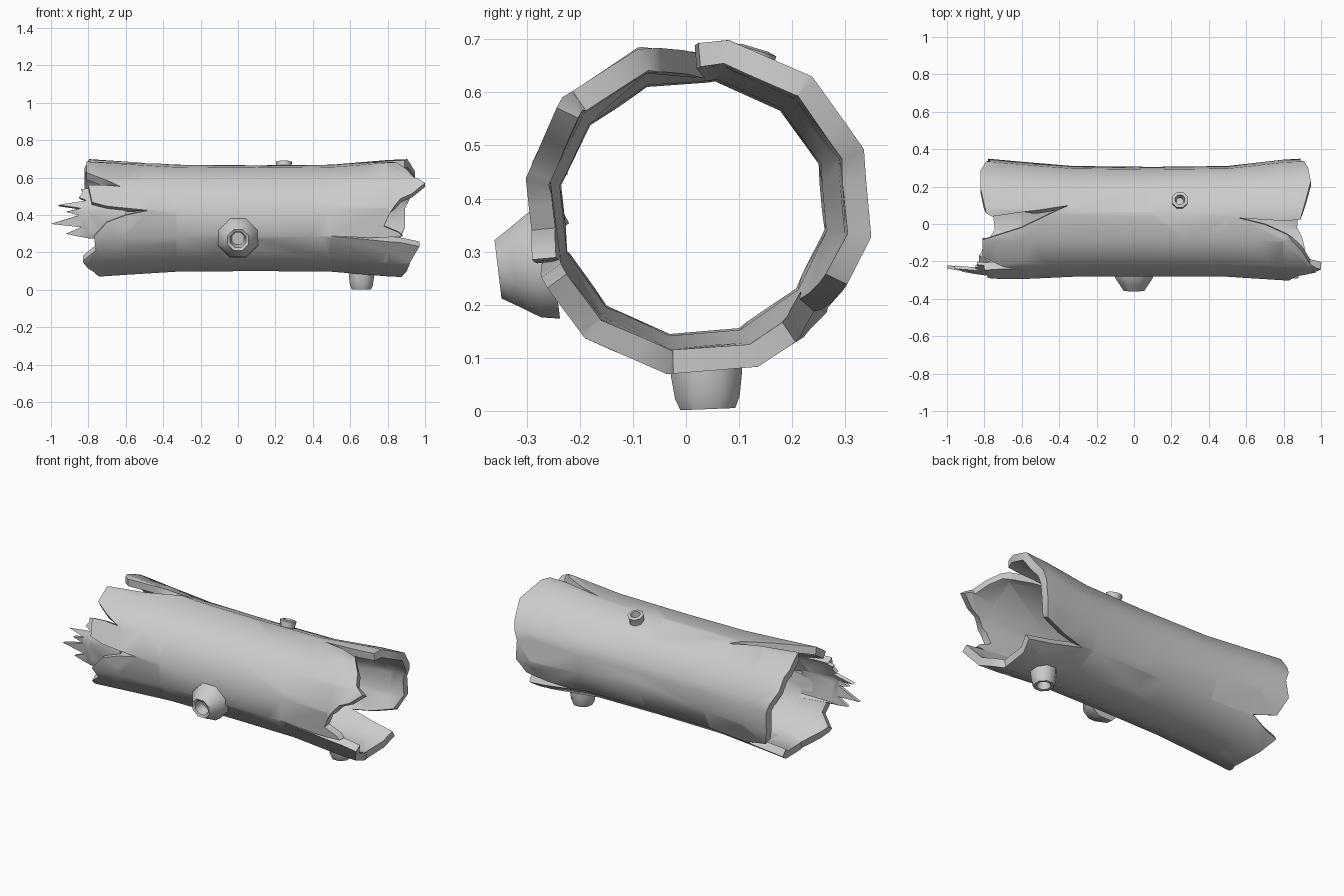
import bpy, bmesh, math
from mathutils import Vector

if "Cube" in bpy.data.objects:
    bpy.data.objects.remove(bpy.data.objects["Cube"])

STEP, START = 30, -10            # 12-sided trunk, angle 0 = back, 90 = top
ROWS = [-0.8, -0.6, -0.33, 0.1, 0.5, 0.8]
FLARE = [(-0.8, 1.0), (-0.6, 0.6), (-0.33, 0.1), (0.1, 0.0), (0.5, 0.1), (0.8, 0.85), (1.0, 1.1)]


def flare(x):
    """Piecewise linear widening towards both ends."""
    if x <= FLARE[0][0]:
        return FLARE[0][1]
    for (x0, f0), (x1, f1) in zip(FLARE, FLARE[1:]):
        if x <= x1:
            return f0 + (f1 - f0) * (x - x0) / (x1 - x0)
    return FLARE[-1][1]


def wrap(x, deg, inset=0.0):
    """Roll a flat (x, angle) point onto the faceted trunk."""
    f = flare(x)
    ry, rz = 0.297 + 0.036 * f - inset, 0.287 + 0.034 * f - inset
    cy = 0.013 + 0.01 * f
    k = math.floor((deg - START) / STEP + 1e-5)
    t = (deg - START) / STEP - k
    pts = []
    for i in (k, k + 1):
        a = math.radians(START + i * STEP)
        pts.append(Vector((x, cy + ry * math.cos(a), 0.383 + rz * math.sin(a))))
    return pts[0].lerp(pts[1], t)


def finish(bm, name, angle=40, thickness=0.0):
    me = bpy.data.meshes.new(name)
    bm.to_mesh(me)
    bm.free()
    ob = bpy.data.objects.new(name, me)
    bpy.context.collection.objects.link(ob)
    bpy.ops.object.select_all(action='DESELECT')
    ob.select_set(True)
    bpy.context.view_layer.objects.active = ob
    if thickness:
        m = ob.modifiers.new("wall", 'SOLIDIFY')
        m.thickness, m.offset = thickness, -1
        bpy.ops.object.modifier_apply(modifier=m.name)
    bpy.ops.object.shade_smooth_by_angle(angle=math.radians(angle))
    return ob


def sheet(name, outline, thickness, inset=0.0, lean=0.0):
    """Cut a flat outline of (angle, x) points along a grid and wrap it round the trunk."""
    bm = bmesh.new()
    f = bm.faces.new([bm.verts.new((x, a / 100, 0)) for a, x in outline])
    bmesh.ops.triangulate(bm, faces=[f])
    angles = [START + STEP * i for i in range(1, 12)]
    cuts = [((0, a / 100, 0), (0, 1, 0)) for a in angles] + [((x, 0, 0), (1, 0, 0)) for x in ROWS]
    for co, no in cuts:
        bmesh.ops.bisect_plane(bm, geom=bm.verts[:] + bm.edges[:] + bm.faces[:],
                               dist=1e-5, plane_co=co, plane_no=no)

    def on_grid(e):
        p, q = (v.co for v in e.verts)
        return any(abs((p - Vector(c)).dot(Vector(n))) < 1e-4 and
                   abs((q - Vector(c)).dot(Vector(n))) < 1e-4 for c, n in cuts)
    loose = [e for e in bm.edges if len(e.link_faces) == 2 and not on_grid(e)]
    bmesh.ops.dissolve_edges(bm, edges=loose, use_verts=False)
    for v in bm.verts:
        x = v.co.x
        v.co = wrap(x, v.co.y * 100, inset + lean * max(0, -x - 0.78))
    bmesh.ops.remove_doubles(bm, verts=bm.verts[:], dist=1e-4)
    bmesh.ops.recalc_face_normals(bm, faces=bm.faces[:])
    out = sum((fc.normal.dot(Vector((0, c.y, c.z - 0.383))) * fc.calc_area()
               for fc in bm.faces for c in [fc.calc_center_median()]))
    if out < 0:
        bmesh.ops.reverse_faces(bm, faces=bm.faces[:])
    return finish(bm, name, 35, thickness)


# Hollow trunk with splintered ends: (angle, x) along each broken rim
left = [(-10, -0.78), (10, -0.77), (35, -0.82), (60, -0.82), (84, -0.79), (87, -0.76),
        (79, -0.5), (73, -0.35), (83, -0.45), (97, -0.6), (104, -0.72), (109, -0.81),
        (128, -0.81), (138, -0.72), (146, -0.63), (145, -0.72), (146, -0.8),
        (164, -0.78), (168, -0.7), (172, -0.48), (177, -0.6), (184, -0.7), (198, -0.77),
        (214, -0.76), (226, -0.83), (240, -0.8), (258, -0.74), (290, -0.76), (308, -0.8),
        (312, -0.72), (322, -0.6), (330, -0.74), (350, -0.78)]
right = [(-10, 0.89), (10, 0.89), (30, 0.93), (52, 0.945), (70, 0.92), (90, 0.89),
         (91, 0.8), (87, 0.56), (94, 0.7), (104, 0.82), (122, 0.9), (136, 0.94),
         (144, 1.0), (155, 0.93), (160, 0.87), (167, 0.84), (176, 0.81), (188, 0.78),
         (194, 0.86), (198, 0.88), (200, 0.7), (199, 0.47), (202, 0.68), (205, 0.88),
         (209, 0.97), (228, 0.92), (248, 0.9), (262, 0.87), (290, 0.88), (305, 0.9),
         (310, 0.74), (318, 0.56), (324, 0.72), (332, 0.85), (350, 0.89)]
sheet("hollow_trunk", left + right[::-1], 0.045)

# Inner wood fibres sticking out of the left end
fibres = [(146, -0.6), (146, -0.84), (150, -0.83), (156, -0.85), (160, -0.81),
          (164, -0.96), (169, -0.84), (173, -0.92), (177, -0.85), (187, -1.0),
          (190, -0.84), (198, -0.92), (202, -0.8), (206, -0.6)]
sheet("splinters", fibres, 0.018, inset=0.028, lean=0.15)


# Broken branch stubs: rings of (radius, height) around an axis
def stub(name, base, direction, rings, sides=8):
    bm = bmesh.new()
    rot = Vector(direction).to_track_quat('Z', 'Y')
    loops = []
    for r, h in rings:
        loops.append([bm.verts.new(Vector(base) + rot @ Vector(
            (r * math.cos(2 * math.pi * (i + 0.5) / sides),
             r * math.sin(2 * math.pi * (i + 0.5) / sides), h))) for i in range(sides)])
    for a, b in zip(loops, loops[1:]):
        for i in range(sides):
            j = (i + 1) % sides
            bm.faces.new((a[i], a[j], b[j], b[i]))
    bm.faces.new(loops[-1])
    bm.faces.new(loops[0][::-1])
    bmesh.ops.recalc_face_normals(bm, faces=bm.faces[:])
    return finish(bm, name, 50)


stub("front_stub", (0, -0.26, 0.278), (0, -1, -0.12),
     [(0.115, -0.01), (0.108, 0.025), (0.08, 0.065), (0.06, 0.095), (0.045, 0.088), (0.035, 0.03)])
stub("top_stub", (0.245, 0.115, 0.63), (0, 0.3, 1),
     [(0.045, -0.01), (0.042, 0.02), (0.046, 0.052), (0.028, 0.056), (0.02, 0.02)])
stub("bottom_stub", (0.66, 0.037, 0.105), (0, 0.04, -1),
     [(0.075, 0.0), (0.072, 0.04), (0.066, 0.08), (0.056, 0.102), (0.04, 0.1), (0.03, 0.05)])
